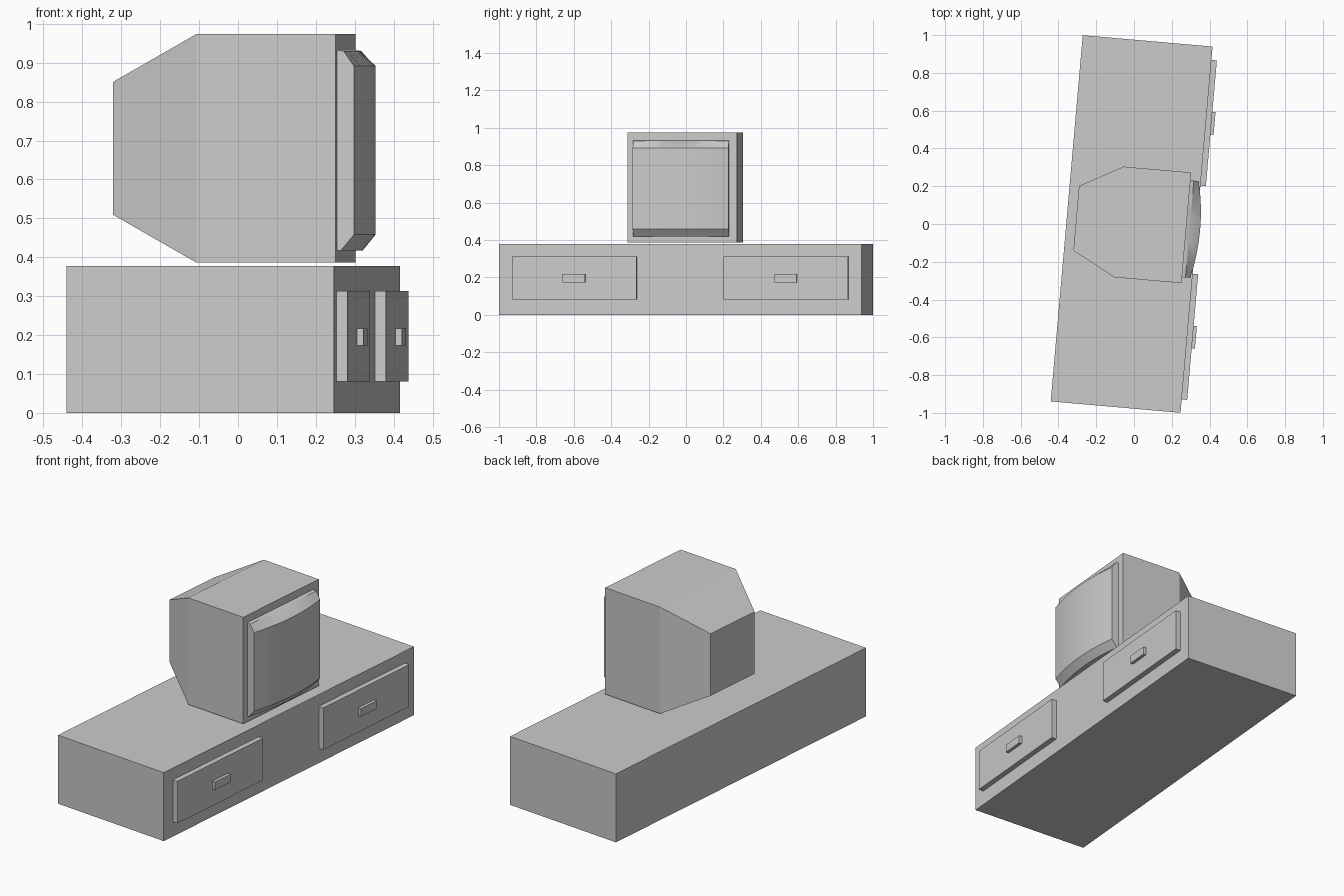
import bpy, bmesh
from math import radians
from mathutils import Matrix

if "Cube" in bpy.data.objects:
    bpy.data.objects.remove(bpy.data.objects["Cube"])

# Whole model is turned five degrees; parts are built in local axes (x = depth, y = width)
TURN = Matrix.Translation((-0.0125, 0, 0)) @ Matrix.Rotation(radians(-5), 4, 'Z')


def add_mesh(name, verts, faces, smooth=False):
    mesh = bpy.data.meshes.new(name)
    mesh.from_pydata(verts, [], faces)
    bm = bmesh.new()
    bm.from_mesh(mesh)
    bmesh.ops.recalc_face_normals(bm, faces=bm.faces)
    bm.to_mesh(mesh)
    bm.free()
    ob = bpy.data.objects.new(name, mesh)
    bpy.context.collection.objects.link(ob)
    ob.matrix_world = TURN
    if smooth:
        bpy.ops.object.select_all(action='DESELECT')
        ob.select_set(True)
        bpy.context.view_layer.objects.active = ob
        bpy.ops.object.shade_smooth_by_angle(angle=radians(25))
    return ob


def loft(name, rings, smooth=False):
    """Join equal-length closed rings and cap both ends."""
    n = len(rings[0])
    verts = [v for r in rings for v in r]
    faces = [(k * n + i, k * n + (i + 1) % n, (k + 1) * n + (i + 1) % n, (k + 1) * n + i)
             for k in range(len(rings) - 1) for i in range(n)]
    faces += [tuple(range(n)), tuple(range(len(verts) - n, len(verts)))]
    return add_mesh(name, verts, faces, smooth)


def rect(x, y0, y1, z0, z1):
    return [(x, y0, z0), (x, y1, z0), (x, y1, z1), (x, y0, z1)]


def box(name, x0, x1, y0, y1, z0, z1):
    return loft(name, [rect(x0, y0, y1, z0, z1), rect(x1, y0, y1, z0, z1)])


# Low cabinet
box("cabinet", -0.345, 0.345, -0.973, 0.973, 0, 0.378)

# Drawers with handles, one at each end
for side, label in ((-1, "left"), (1, "right")):
    c = side * 0.568
    box(label + "_drawer", 0.34, 0.374, c - 0.334, c + 0.334, 0.081, 0.313)
    box(label + "_handle", 0.365, 0.391, c - 0.06, c + 0.06, 0.173, 0.217)

# Television body, tapering to the back
MID_Y, MID_Z = 0.005, 0.68
body = [(-0.295, 0.171), (-0.069, 0.294), (0.29, 0.294)]
loft("television_body", [rect(x, MID_Y - h, MID_Y + h, MID_Z - h, MID_Z + h) for x, h in body])

# Bulging screen: a bevelled upright profile swept across a shallow arc
columns = []
for i in range(9):
    t = i / 4 - 1
    front = 0.364 - 0.03 * t * t
    profile = [(0.28, -0.262), (front - 0.033, -0.262), (front, -0.222),
               (front, 0.212), (0.308, 0.25), (0.28, 0.255)]
    columns.append([(x, 0.257 * t, MID_Z + z) for x, z in profile])
loft("screen", columns, smooth=True)
